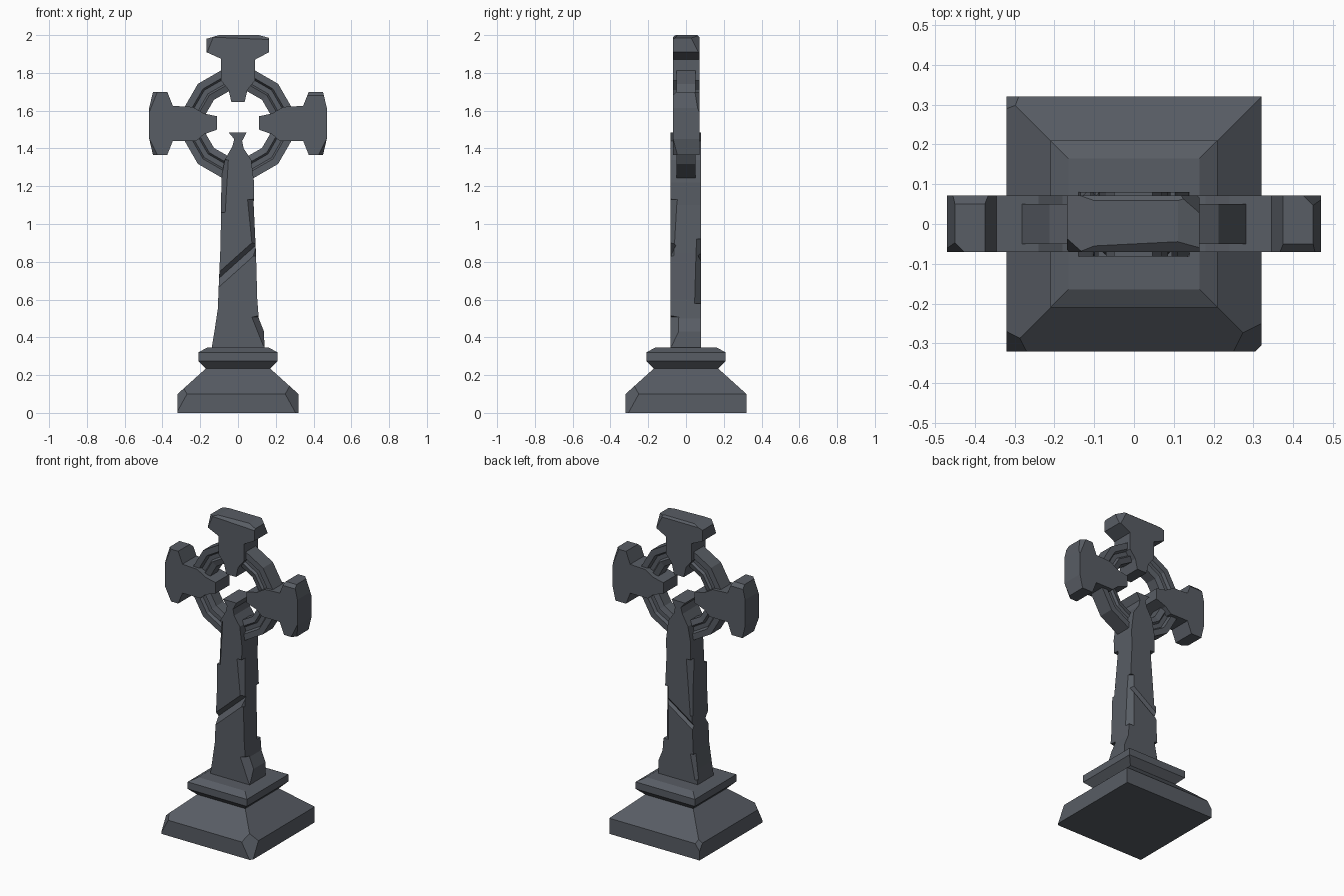
import bpy, bmesh, math
from mathutils import Matrix, Vector

cube = bpy.data.objects.get("Cube")
if cube:
    bpy.data.objects.remove(cube, do_unlink=True)

stone = bpy.data.materials.new("slate_stone")
stone.use_nodes = True
COLOUR = (0.098, 0.109, 0.128, 1)
stone.diffuse_color = COLOUR
bsdf = stone.node_tree.nodes["Principled BSDF"]
bsdf.inputs["Base Color"].default_value = COLOUR
bsdf.inputs["Roughness"].default_value = 0.9


def finish(name, bm):
    bmesh.ops.recalc_face_normals(bm, faces=bm.faces[:])
    mesh = bpy.data.meshes.new(name)
    bm.to_mesh(mesh)
    bm.free()
    mesh.materials.append(stone)
    obj = bpy.data.objects.new(name, mesh)
    bpy.context.collection.objects.link(obj)
    return obj


def slab(name, outline, y0, y1):
    """Extrude an x-z outline through the depth."""
    bm = bmesh.new()
    face = bm.faces.new([bm.verts.new((x, y0, z)) for x, z in outline])
    out = bmesh.ops.extrude_face_region(bm, geom=[face])
    moved = [v for v in out["geom"] if isinstance(v, bmesh.types.BMVert)]
    bmesh.ops.translate(bm, verts=moved, vec=(0, y1 - y0, 0))
    return finish(name, bm)


def lathe(name, profile, sides, turn, closed=False):
    """Sweep (radius, height) points round z in flat-sided steps."""
    bm = bmesh.new()
    rings = []
    for r, h in profile:
        angles = [turn + math.tau * i / sides for i in range(sides)]
        rings.append([bm.verts.new((r * math.cos(a), r * math.sin(a), h)) for a in angles])
    pairs = list(zip(rings, rings[1:]))
    if closed:
        pairs.append((rings[-1], rings[0]))
    else:
        bm.faces.new(rings[0])
        bm.faces.new(rings[-1])
    for a, b in pairs:
        for i in range(sides):
            j = (i + 1) % sides
            bm.faces.new((a[i], a[j], b[j], b[i]))
    return finish(name, bm)


def chip_matrix(point, normal, width, length):
    """Box whose inner face passes through point, facing along normal."""
    n = Vector(normal).normalized()
    rot = n.to_track_quat('Z', 'Y').to_matrix().to_4x4()
    size = Matrix.Diagonal((width, length, 0.2, 1))
    return Matrix.Translation(Vector(point) + n * 0.1) @ rot @ size


def groove_matrix(point, angle, length, size):
    """Diagonal V-shaped groove across a front or back face."""
    return (Matrix.Translation(point) @ Matrix.Rotation(-angle, 4, 'Y')
            @ Matrix.Rotation(math.radians(50), 4, 'X')
            @ Matrix.Diagonal((length, size, size, 1)))


def carve(obj, matrices):
    """Cut boxes out of a part and bake the result."""
    for m in matrices:
        bm = bmesh.new()
        bmesh.ops.create_cube(bm, size=1, matrix=m)
        cutter = finish("chip_cutter", bm)
        cutter.hide_render = True
        mod = obj.modifiers.new("chip", 'BOOLEAN')
        mod.operation = 'DIFFERENCE'
        mod.solver = 'EXACT'
        mod.object = cutter
        graph = bpy.context.evaluated_depsgraph_get()
        baked = bpy.data.meshes.new_from_object(obj.evaluated_get(graph))
        obj.modifiers.clear()
        obj.data = baked
        bpy.data.objects.remove(cutter, do_unlink=True)


# Square stepped base with worn corners
ROOT2 = math.sqrt(2)
steps = [(0.32, 0), (0.32, 0.1), (0.17, 0.235), (0.21, 0.275), (0.21, 0.32), (0.165, 0.345)]
base = lathe("base", [(r * ROOT2, h) for r, h in steps], 4, math.pi / 4)
carve(base, [
    chip_matrix((0.285, -0.285, 0.1), (1, -1, 0.55), 0.4, 0.4),
    chip_matrix((-0.295, -0.295, 0.1), (-1, -1, 0.55), 0.4, 0.4),
    chip_matrix((-0.305, 0.305, 0.1), (-1, 1, 0.7), 0.4, 0.4),
])

# Tapered shaft with a flared tip inside the ring
shaft = slab("shaft", [
    (-0.14, 0.34), (-0.125, 0.43), (-0.107, 0.55), (-0.1, 0.72), (-0.092, 0.9), (-0.09, 1.1),
    (-0.087, 1.25), (-0.07, 1.34), (-0.03, 1.41), (-0.02, 1.45), (-0.05, 1.485),
    (0.046, 1.485), (0.022, 1.44), (0.03, 1.4), (0.07, 1.34), (0.085, 1.22), (0.083, 1.1),
    (0.095, 0.85), (0.102, 0.6), (0.11, 0.5), (0.138, 0.43), (0.14, 0.34)], -0.082, 0.08)
carve(shaft, [
    groove_matrix((-0.01, -0.085, 0.79), 0.73, 0.4, 0.045),
    groove_matrix((-0.01, 0.084, 0.77), 0.6, 0.4, 0.03),
    chip_matrix((0.12, -0.062, 0.43), (1, -0.8, 0.4), 0.14, 0.16),
    chip_matrix((-0.072, -0.068, 1.2), (-1, -0.9, 0.06), 0.1, 0.28),
    chip_matrix((0.078, -0.068, 0.98), (1, -0.9, 0.1), 0.1, 0.3),
    chip_matrix((-0.085, 0.066, 0.95), (-1, 0.9, 0.08), 0.1, 0.36),
    chip_matrix((0.08, 0.068, 0.75), (1, 1, 0), 0.1, 0.34),
    chip_matrix((-0.115, 0.068, 0.45), (-1, 1, 0.2), 0.1, 0.16),
])

# Twelve-sided ring with stepped mouldings on both faces
half = [(0.3, 0.05), (0.262, 0.05), (0.252, 0.032), (0.225, 0.032), (0.215, 0.046), (0.18, 0.036)]
section = half + [(r, -y) for r, y in reversed(half)]
ring = lathe("ring", section, 12, math.radians(15), closed=True)
ring.data.transform(Matrix.Translation((0, 0, 1.53)) @ Matrix.Rotation(math.pi / 2, 4, 'X'))

# Upper arm
top_arm = slab("top_arm", [
    (-0.035, 1.645), (0.035, 1.645), (0.05, 1.71), (0.09, 1.76), (0.09, 1.87), (0.165, 1.91),
    (0.165, 1.985), (0.11, 2.0), (-0.1, 2.0), (-0.168, 1.98), (-0.168, 1.91), (-0.09, 1.875),
    (-0.09, 1.76), (-0.05, 1.71)], -0.07, 0.072)
carve(top_arm, [
    chip_matrix((0, -0.062, 1.99), (0.05, -1, 1.2), 0.5, 0.08),
    chip_matrix((0.15, 0.055, 1.96), (1, 1, 0.5), 0.14, 0.2),
    chip_matrix((-0.155, -0.058, 1.96), (-1, -1, 0.4), 0.14, 0.2),
    chip_matrix((0, 0.066, 1.994), (0, 1, 1.2), 0.5, 0.06),
])

# Side arms
half_arm = [(0.11, 1.5), (0.18, 1.475), (0.22, 1.44), (0.345, 1.44), (0.375, 1.365),
            (0.45, 1.365), (0.47, 1.45), (0.47, 1.615), (0.45, 1.7), (0.375, 1.7),
            (0.345, 1.625), (0.24, 1.62), (0.18, 1.585), (0.11, 1.57)]
for name, side in (("right_arm", -1), ("left_arm", 1)):
    arm = slab(name, [(side * x, z) for x, z in half_arm], -0.07, 0.072)
    carve(arm, [
        chip_matrix((side * 0.455, side * 0.058, 1.66), (side, side, 0.4), 0.16, 0.2),
        chip_matrix((side * 0.455, -0.058, 1.4), (side, -1, -0.5), 0.16, 0.16),
        chip_matrix((side * 0.41, -side * 0.06, 1.69), (0, -side, 1), 0.16, 0.08),
    ])
